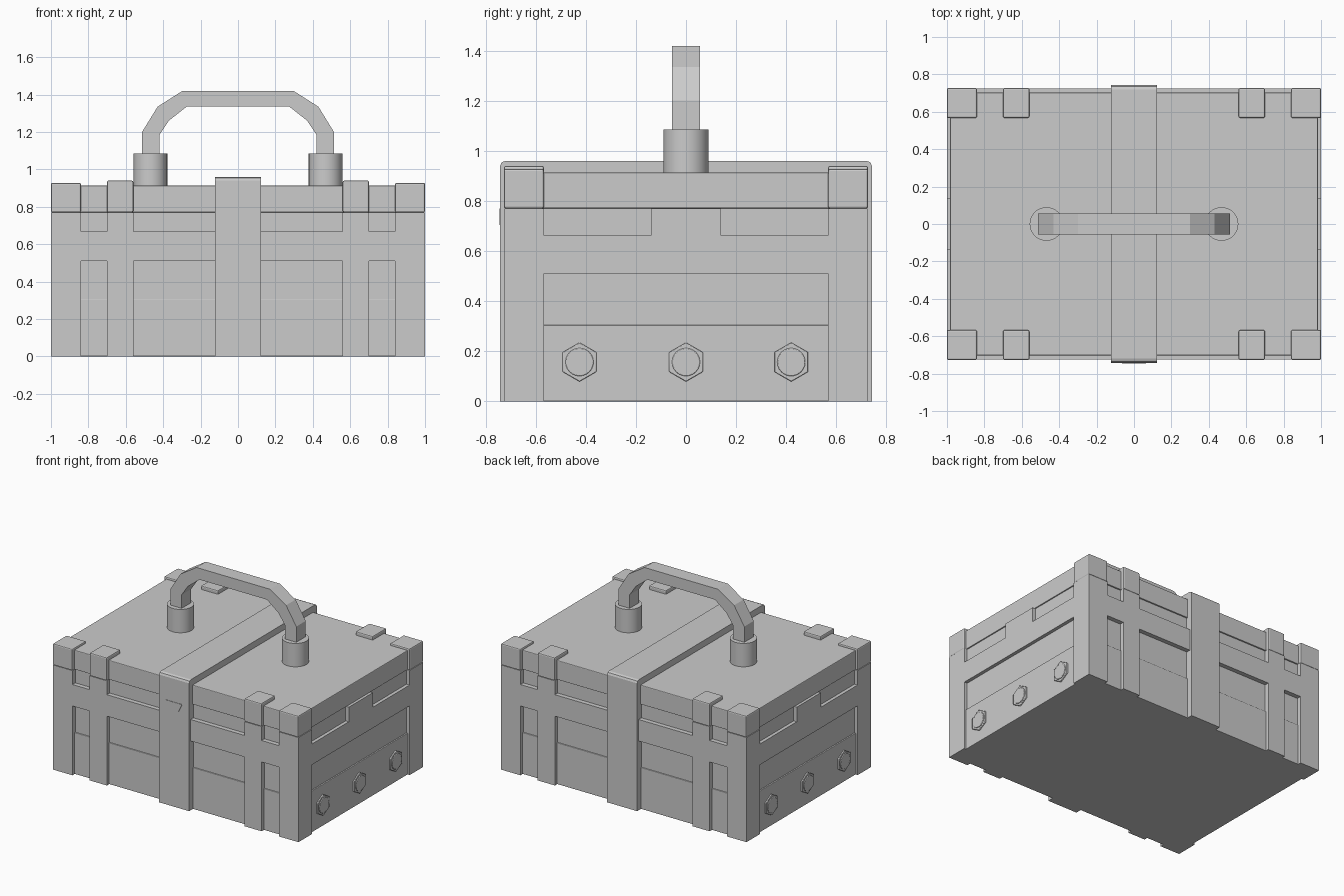
import bpy, bmesh, math
from mathutils import Matrix

if "Cube" in bpy.data.objects:
    bpy.data.objects.remove(bpy.data.objects["Cube"])


def finish(name, bm, bevel=0, mirror=(False, False), smooth=False):
    bmesh.ops.recalc_face_normals(bm, faces=bm.faces)
    me = bpy.data.meshes.new(name)
    bm.to_mesh(me)
    bm.free()
    ob = bpy.data.objects.new(name, me)
    bpy.context.collection.objects.link(ob)
    if bevel:
        b = ob.modifiers.new("Bevel", 'BEVEL')
        b.width, b.segments = bevel, 2
    if any(mirror):
        m = ob.modifiers.new("Mirror", 'MIRROR')
        m.use_axis = (mirror[0], mirror[1], False)
    if smooth:
        bpy.ops.object.select_all(action='DESELECT')
        ob.select_set(True)
        bpy.context.view_layer.objects.active = ob
        bpy.ops.object.shade_smooth_by_angle(angle=math.radians(35))
    return ob


def box(name, x, y, z, bevel=0, mirror=(False, False)):
    bm = bmesh.new()
    bmesh.ops.create_cube(bm, size=1)
    for v in bm.verts:
        v.co = [(r[0] + r[1]) / 2 + c * (r[1] - r[0]) for r, c in zip((x, y, z), v.co)]
    return finish(name, bm, bevel, mirror)


def prism(name, points, axis, lo, hi):
    """Extrude a 2D outline along x (points are y,z) or y (points are x,z)."""
    bm = bmesh.new()
    put = (lambda p: (lo, p[0], p[1])) if axis == 'x' else (lambda p: (p[0], lo, p[1]))
    face = bm.faces.new([bm.verts.new(put(p)) for p in points])
    new = bmesh.ops.extrude_face_region(bm, geom=[face])['geom']
    verts = [g for g in new if isinstance(g, bmesh.types.BMVert)]
    bmesh.ops.translate(bm, verts=verts, vec=(hi - lo, 0, 0) if axis == 'x' else (0, hi - lo, 0))
    return finish(name, bm)


def cylinder(bm, radius, depth, matrix, sides):
    bmesh.ops.create_cone(bm, cap_ends=True, segments=sides, radius1=radius,
                          radius2=radius, depth=depth, matrix=matrix)


BOTH = (True, True)

# Recessed chest walls: lower plank stands slightly proud of the upper one
box("chest_body", (-0.975, 0.975), (-0.692, 0.692), (0, 0.77))
box("lower_planks", (-0.985, 0.985), (-0.70, 0.70), (0, 0.305), 0.004)

# Raised frame on the body
box("corner_post", (0.84, 1), (0.567, 0.725), (0, 0.77), 0, BOTH)
box("front_post", (0.56, 0.70), (0.60, 0.725), (0, 0.77), 0, BOTH)
box("front_rail_inner", (-0.56, 0.56), (0.60, 0.725), (0.51, 0.668), 0, (False, True))
box("front_rail_outer", (0.70, 0.84), (0.60, 0.725), (0.51, 0.668), 0, BOTH)
box("side_rail", (0.90, 1), (-0.567, 0.567), (0.51, 0.663), 0, (True, False))
box("side_tab", (0.90, 1), (-0.14, 0.14), (0.663, 0.77), 0, (True, False))

# Lid with corner caps and strap ends
box("lid", (-0.983, 0.983), (-0.702, 0.702), (0.77, 0.913), 0.005)
box("lid_corner_cap", (0.84, 1), (0.567, 0.727), (0.77, 0.928), 0.008, BOTH)
box("lid_strap_end", (0.56, 0.70), (0.567, 0.727), (0.77, 0.94), 0.008, BOTH)

# Centre band wrapping over the chest, and the pointed latch at the front
half = [(0.742, 0), (0.742, 0.94), (0.736, 0.954), (0.72, 0.96)]
prism("centre_band", half + [(-y, z) for y, z in reversed(half)], 'x', -0.122, 0.122)
prism("latch_tab", [(-0.065, 0.77), (-0.035, 0.705), (0.035, 0.705), (0.065, 0.77)],
      'y', -0.745, -0.70)

# Hexagonal bolts with round heads on both sides
for i, y in enumerate((-0.425, 0, 0.42)):
    bm = bmesh.new()
    turn = Matrix.Rotation(math.pi / 2, 4, 'Y') @ Matrix.Rotation(math.pi / 2, 4, 'Z')
    cylinder(bm, 0.078, 0.03, Matrix.Translation((0.98, y, 0.157)) @ turn, 6)
    cylinder(bm, 0.056, 0.03, Matrix.Translation((0.985, y, 0.157)) @ turn, 24)
    finish(f"side_bolt_{i + 1}", bm, 0.003, (True, False), True)

# Handle sockets
bm = bmesh.new()
cylinder(bm, 0.09, 0.185, Matrix.Translation((0.468, 0, 0.9925)), 32)
finish("handle_socket", bm, 0, (True, False), True)

# Faceted carrying handle
outer = [(0.513, 1.05), (0.513, 1.20), (0.43, 1.335), (0.30, 1.418)]
inner = [(0.42, 1.05), (0.42, 1.185), (0.37, 1.26), (0.275, 1.335)]
outline = (outer + [(-x, z) for x, z in reversed(outer)]
           + [(-x, z) for x, z in inner] + list(reversed(inner)))
prism("carry_handle", outline, 'y', -0.055, 0.055)
